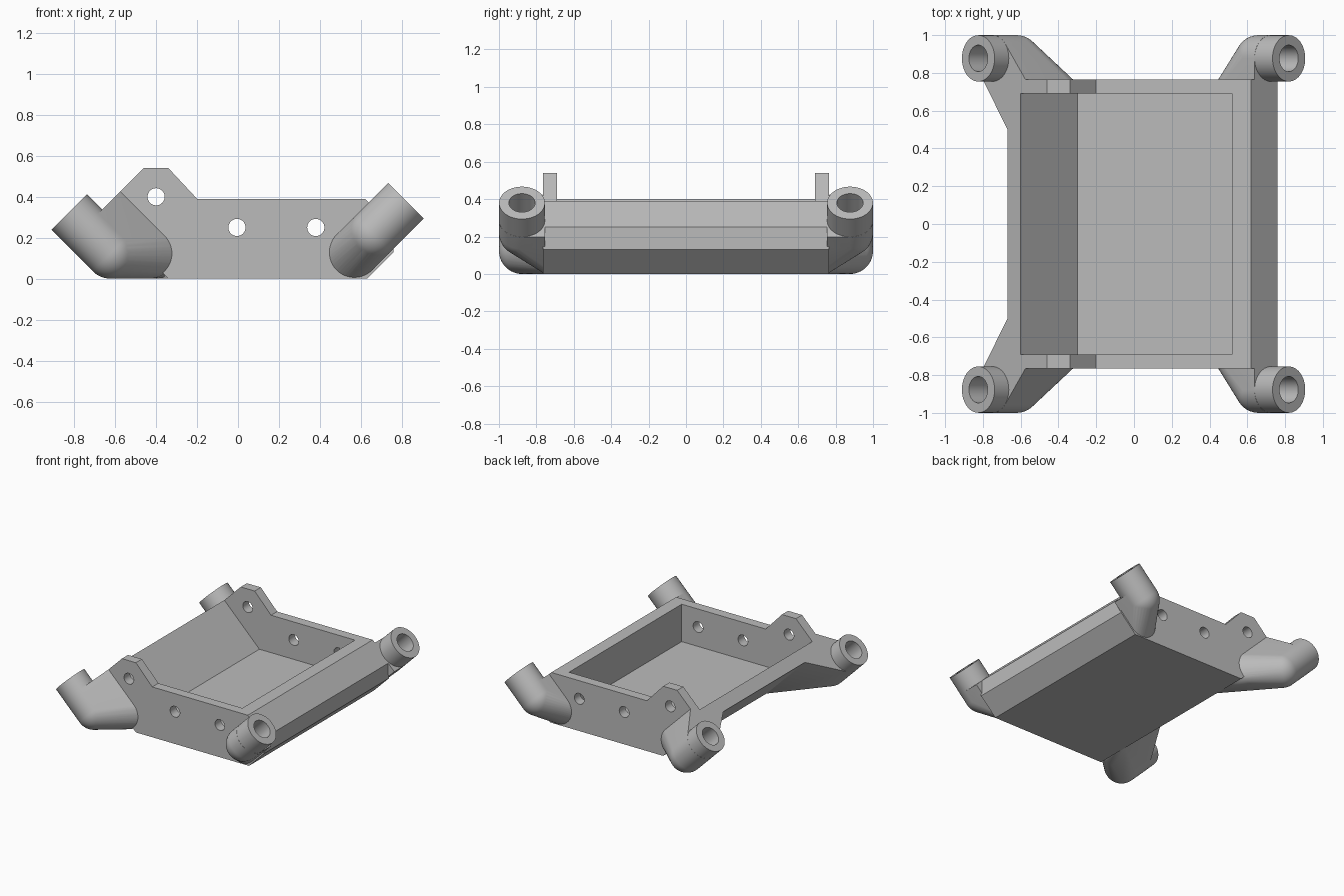
import bpy, bmesh, math
from mathutils import Vector, Matrix

if "Cube" in bpy.data.objects:
    bpy.data.objects.remove(bpy.data.objects["Cube"])

R, YT = 0.123, 0.877          # tube radius and tube row offset
Q = math.sqrt(0.5)

grey = bpy.data.materials.new("plain grey")
grey.diffuse_color = (0.5, 0.5, 0.5, 1)
grey.use_nodes = True
grey.node_tree.nodes["Principled BSDF"].inputs["Base Color"].default_value = grey.diffuse_color


def make(name, bm):
    bmesh.ops.recalc_face_normals(bm, faces=bm.faces)
    me = bpy.data.meshes.new(name)
    bm.to_mesh(me)
    bm.free()
    me.materials.append(grey)
    ob = bpy.data.objects.new(name, me)
    bpy.context.collection.objects.link(ob)
    return ob


def prism(name, pts, y):
    """Extrude an x-z profile from -y to y."""
    bm = bmesh.new()
    f = bm.faces.new([bm.verts.new((x, -y, z)) for x, z in pts])
    ex = bmesh.ops.extrude_face_region(bm, geom=[f])
    vs = [v for v in ex["geom"] if isinstance(v, bmesh.types.BMVert)]
    bmesh.ops.translate(bm, verts=vs, vec=(0, 2 * y, 0))
    return make(name, bm)


def rod(name, a, b, r, seg=48):
    a, b = Vector(a), Vector(b)
    m = Matrix.Translation((a + b) / 2) @ (b - a).to_track_quat('Z', 'Y').to_matrix().to_4x4()
    bm = bmesh.new()
    bmesh.ops.create_cone(bm, cap_ends=True, segments=seg, radius1=r, radius2=r,
                          depth=(b - a).length, matrix=m)
    return make(name, bm)


def hull(name, pts):
    bm = bmesh.new()
    for p in pts:
        bm.verts.new(p)
    res = bmesh.ops.convex_hull(bm, input=bm.verts)
    junk = {g for g in res["geom_interior"] + res["geom_unused"]
            if isinstance(g, bmesh.types.BMVert)}
    bmesh.ops.delete(bm, geom=list(junk), context='VERTS')
    bmesh.ops.dissolve_limit(bm, angle_limit=0.005, verts=bm.verts, edges=bm.edges)
    return make(name, bm)


def combine(target, tool, op):
    mod = target.modifiers.new(op, 'BOOLEAN')
    mod.operation, mod.object, mod.solver = op, tool, 'EXACT'
    bpy.context.view_layer.objects.active = target
    bpy.ops.object.modifier_apply(modifier=mod.name)
    bpy.data.objects.remove(tool)


# Tray body with raised ears on its side walls
tray = prism("tray", [(-.34, 0), (.63, 0), (.76, .13), (.76, .25), (.62, .39), (-.20, .39),
                      (-.34, .54), (-.46, .54), (-.67, .33)], 0.765)

bores = []
# side: direction in x, outer joint, inner joint, flange plane, tube end plane, extra web points
for sx, outer, inner, plane, end, web in (
        (-1, (-.622, .123), (-.435, .123), 1.0, 1.15, [(-.67, .33), (-.62, .38), (-.34, 0)]),
        (1, (.66, .22), (.563, .123), 1.01, 1.2, [])):
    d = Vector((sx * Q, 0, Q))
    n = Vector((Q, 0, -sx * Q))
    for sy in (-1, 1):
        c = Vector((outer[0], sy * YT, outer[1]))
        i = Vector((inner[0], sy * 0.755, inner[1]))
        reach = lambda p, s: (s - sx * p.x - p.z) * Q
        top = c + d * reach(c, plane)
        pts = []
        # rounded elbow and the ring where it meets the flange plane
        for k in range(48):
            a = 2 * math.pi * k / 48
            u = n * math.cos(a) + Vector((0, math.sin(a), 0))
            pts.append(top + u * R)
            for j in range(12):
                t = math.pi / 2 * j / 12
                pts.append(c + u * R * math.cos(t) - d * R * math.sin(t))
            # rounded foot of the arm on the side wall
            pts.append(i + (n * math.cos(a) + d * min(0, math.sin(a))) * R)
        pts.append(c - d * R)
        it = i + d * reach(i, plane)
        pts += [it + n * R, it - n * R]
        pts += [Vector((x, sy * 0.5, z)) for x, z in web]
        combine(tray, hull("arm", pts), 'UNION')
        tip = c + d * reach(c, end)
        combine(tray, rod("tube", top - d * 0.05, tip, R - 0.0005), 'UNION')
        bores.append((tip + d * 0.05, tip - d * 0.27))

# Pocket with sloped back wall
combine(tray, prism("pocket", [(-.30, .10), (.52, .10), (.52, .70), (-.90, .70)], 0.69), 'DIFFERENCE')
# Tube bores and side wall holes
for a, b in bores:
    combine(tray, rod("bore", a, b, 0.07), 'DIFFERENCE')
for x, z in ((-.40, .40), (-.005, .25), (.38, .25)):
    combine(tray, rod("pin_hole", (x, -.9, z), (x, .9, z), 0.042, 32), 'DIFFERENCE')

bpy.ops.object.select_all(action='DESELECT')
tray.select_set(True)
bpy.context.view_layer.objects.active = tray
bpy.ops.object.shade_smooth_by_angle(angle=math.radians(25))
